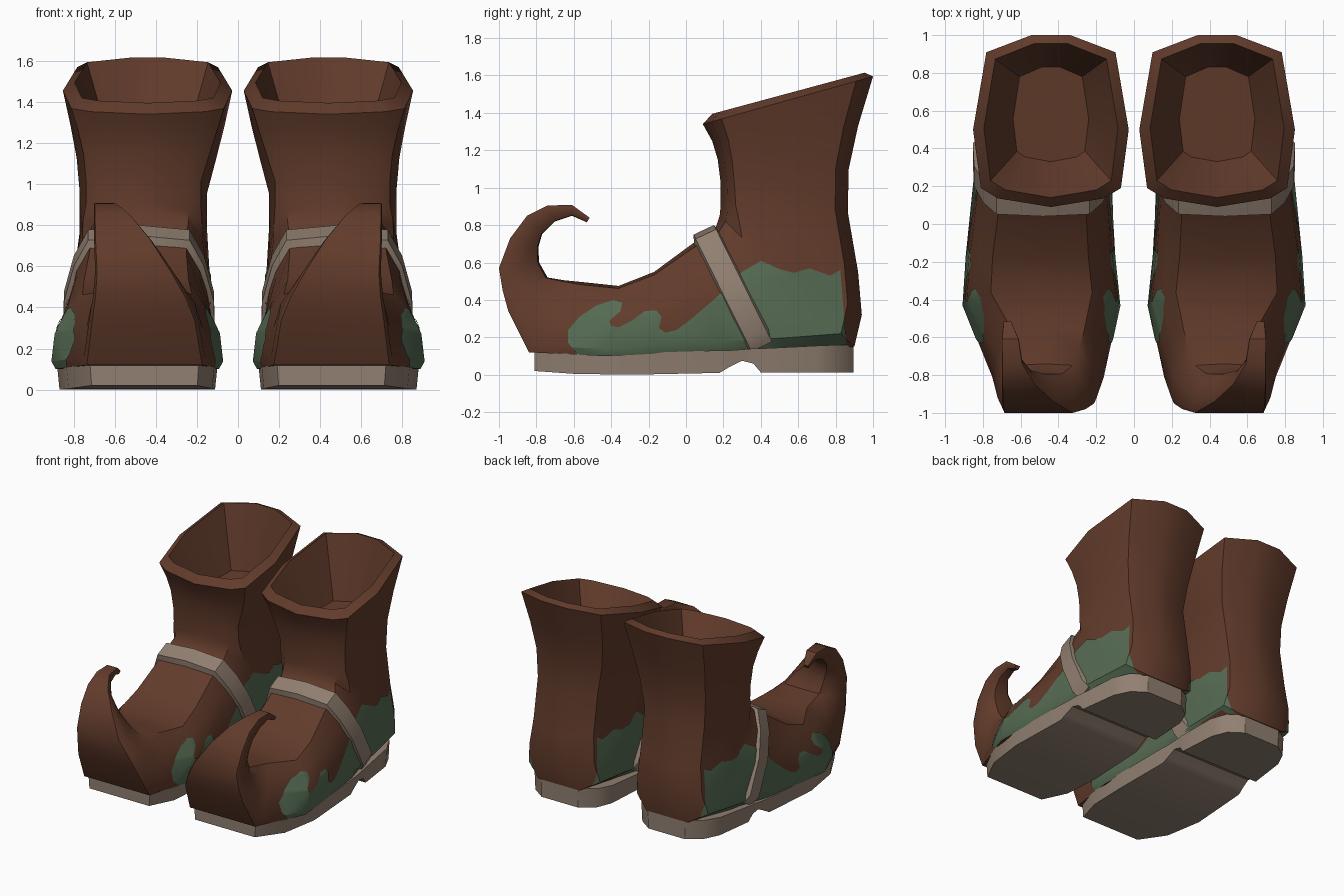
import bpy
import bmesh
from mathutils import Vector

cube = bpy.data.objects.get("Cube")
if cube:
    bpy.data.objects.remove(cube, do_unlink=True)


def make_material(name, color):
    mat = bpy.data.materials.new(name)
    mat.use_nodes = True
    mat.diffuse_color = (*color, 1)
    bsdf = next(n for n in mat.node_tree.nodes if n.type == 'BSDF_PRINCIPLED')
    bsdf.inputs["Base Color"].default_value = (*color, 1)
    bsdf.inputs["Roughness"].default_value = 0.8
    return mat


brown = make_material("brown leather", (0.121, 0.044, 0.024))
green = make_material("green trim", (0.09, 0.145, 0.085))
tan = make_material("tan sole and strap", (0.285, 0.215, 0.165))

# Cross-section outlines: (position from front to back, share of half width)
FOOT = [(0.035, 0.65), (0.25, 0.83), (0.52, 0.96), (0.9, 1), (1, 0.95)]
SHAFT = [(0.05, 0.68), (0.11, 0.9), (0.45, 1), (0.9, 0.83), (1, 0.25)]


def section(fy, fz, by, bz, cx, w, s=0, shift=(0, 0)):
    """Ring spanning the side-profile line from front (f) to back (b)."""
    def point(t, x):
        return Vector((cx + x * w, fy + (by - fy) * t + shift[0],
                       fz + (bz - fz) * t + shift[1]))
    half = [(a[0] + (b[0] - a[0]) * s, a[1] + (b[1] - a[1]) * s)
            for a, b in zip(FOOT, SHAFT)]
    right = [point(t, x) for t, x in half]
    left = [point(t, -x) for t, x in reversed(half)]
    return [point(0, 0)] + right + left


def loft(name, rings, mat, closed=False):
    """Skin a row of rings, capped at the ends or joined into a loop."""
    bm = bmesh.new()
    loops = [[bm.verts.new(p) for p in ring] for ring in rings]
    pairs = list(zip(loops, loops[1:]))
    if closed:
        pairs.append((loops[-1], loops[0]))
    else:
        bm.faces.new(loops[0])
        bm.faces.new(loops[-1])
    for a, b in pairs:
        n = len(a)
        for i in range(n):
            j = (i + 1) % n
            bm.faces.new((a[i], a[j], b[j], b[i]))
    bmesh.ops.recalc_face_normals(bm, faces=bm.faces)
    mesh = bpy.data.meshes.new(name)
    bm.to_mesh(mesh)
    bm.free()
    mesh.materials.append(mat)
    obj = bpy.data.objects.new(name, mesh)
    bpy.context.collection.objects.link(obj)
    return obj


def select_only(obj):
    bpy.ops.object.select_all(action='DESELECT')
    obj.select_set(True)
    bpy.context.view_layer.objects.active = obj


def finish(obj, angle=0.6):
    """Shade, then mirror to make the other boot of the pair."""
    select_only(obj)
    bpy.ops.object.shade_smooth_by_angle(angle=angle)
    mirror = obj.modifiers.new("other boot", 'MIRROR')
    mirror.use_mirror_merge = False


# Boot body: curled toe, foot, then shaft
toe = [
    (-.53, .815, -.515, .84, .67, .02),
    (-.61, .85, -.61, .908, .655, .045),
    (-.7, .82, -.74, .905, .645, .055),
    (-.77, .75, -.85, .85, .61, .09),
    (-.79, .68, -.94, .73, .56, .14),
    (-.785, .6, -1, .57, .505, .19),
    (-.74, .52, -.98, .45, .475, .23),
    (-.65, .505, -.95, .34, .46, .262),
    (-.55, .495, -.84, .12, .455, .295),
]
foot = [
    (-.36, .475, -.44, .1, .49, .412),
    (-.17, .55, -.17, .11, .495, .39),
    (.02, .69, .2, .12, .487, .362),
    (.16, .79, .55, .13, .48, .352, .3),
]
shaft = [
    (.18, .85, .9, .15, .465, .335, .6),
    (.185, .9, .94, .32, .465, .325, .85),
    (.185, .95, .92, .55, .46, .31, 1),
    (.185, 1.03, .865, .87, .46, .31, 1),
    (.17, 1.15, .87, 1.1, .445, .34, 1),
    (.14, 1.25, .92, 1.33, .44, .375, 1),
    (.09, 1.34, 1, 1.595, .44, .412, 1),
]
# Rim and the hollow inside
hollow = [
    (.14, 1.395, .955, 1.615, .44, .355, 1),
    (.33, 1.09, .83, 1.14, .44, .2, 1),
]
outside = toe + foot + shaft
boot = loft("boot_body", [section(*r) for r in outside + hollow], brown)
finish(boot)

# Flame trim: a thin skin over the boot sides, cut to a wavy outline
flame = [
    (.86, .03), (.855, .2), (.825, .56), (.77, .53), (.66, .57), (.58, .545),
    (.5, .565), (.4, .61), (.3, .55), (.17, .42), (.03, .3), (-.05, .24),
    (-.11, .225), (-.145, .25), (-.13, .31), (-.16, .345), (-.22, .34),
    (-.29, .29), (-.36, .255), (-.4, .26), (-.41, .29), (-.35, .34),
    (-.34, .385), (-.39, .4), (-.48, .37), (-.57, .31), (-.63, .24),
    (-.63, .17), (-.58, .11), (-.55, .03),
]
skin = [section(*r[:5], r[5] + .006, *r[6:]) for r in outside]
trim = loft("flame_trim", skin, green)
cutter = loft("trim_cutter", [[Vector((x, y, z)) for y, z in flame]
                              for x in (-.3, 1.3)], green)
cutter.hide_render = True
cut = trim.modifiers.new("cut", 'BOOLEAN')
cut.operation = 'INTERSECT'
cut.solver = 'EXACT'
cut.object = cutter
select_only(trim)
bpy.ops.object.modifier_apply(modifier=cut.name)
bpy.data.objects.remove(cutter, do_unlink=True)

# Keep only the sideways-facing skin
bm = bmesh.new()
bm.from_mesh(trim.data)
inner = [f for f in bm.faces if abs(f.normal.x) < 0.1]
bmesh.ops.delete(bm, geom=inner, context='FACES')
bm.to_mesh(trim.data)
bm.free()
finish(trim)

# Strap: bevelled band leaning over the instep
across = Vector((.906, .424))
outer = (.095, .775, .405, .15, .482, .378, .1)
under = (.115, .725, .4, .16, .482, .335, .1)
bands = [(under, -.08), (outer, -.06), (outer, .06), (under, .08)]
strap = loft("instep_strap",
             [section(*r, shift=across * d) for r, d in bands],
             tan, closed=True)
finish(strap)

# Sole with an arch notch before the heel: y, bottom, top, centre, half width
sole_rows = [
    (-.81, .02, .125, .455, .265), (-.6, .005, .11, .475, .36),
    (-.3, 0, .115, .49, .39), (.18, .01, .13, .485, .37),
    (.23, .04, .13, .485, .365), (.3, .075, .135, .483, .36),
    (.36, .06, .14, .48, .357), (.4, .012, .14, .475, .355),
    (.7, .012, .155, .465, .325), (.82, .012, .16, .46, .27),
    (.895, .012, .16, .46, .16),
]
sole = loft("sole", [[Vector((c + k * w, y, z)) for k, z in
                      ((-.97, lo), (.97, lo), (1, hi), (-1, hi))]
                     for y, lo, hi, c, w in sole_rows], tan)
finish(sole)
